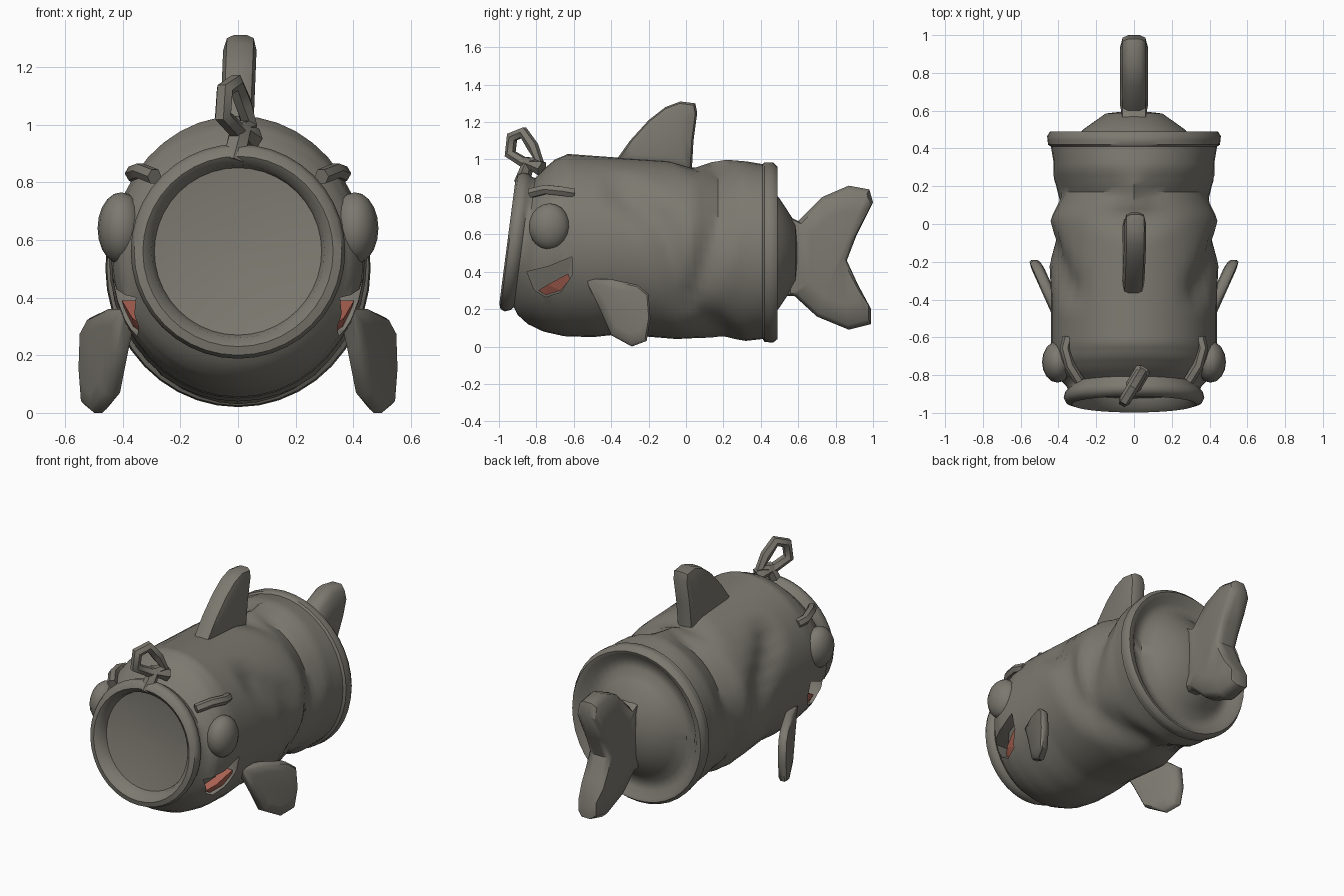
import bpy, bmesh, math
from mathutils import Vector

default_cube = bpy.data.objects.get("Cube")
if default_cube:
    bpy.data.objects.remove(default_cube, do_unlink=True)


def make_material(name, color):
    mat = bpy.data.materials.new(name)
    mat.use_nodes = True
    mat.diffuse_color = (*color, 1)
    mat.node_tree.nodes["Principled BSDF"].inputs["Base Color"].default_value = (*color, 1)
    return mat


METAL = make_material("dull grey metal", (0.2, 0.19, 0.16))
RED = make_material("tongue red", (0.4, 0.12, 0.085))


def activate(obj):
    bpy.ops.object.select_all(action="DESELECT")
    obj.select_set(True)
    bpy.context.view_layer.objects.active = obj


def smooth(obj):
    activate(obj)
    bpy.ops.object.shade_smooth_by_angle(angle=math.radians(45))


def loft(name, rings, material=METAL):
    """Skin a list of equal point rings and cap both ends."""
    bm = bmesh.new()
    loops = [[bm.verts.new(p) for p in ring] for ring in rings]
    for a, b in zip(loops, loops[1:]):
        for i in range(len(a)):
            j = (i + 1) % len(a)
            bm.faces.new((a[i], a[j], b[j], b[i]))
    caps = [bm.faces.new(loops[0]), bm.faces.new(loops[-1])]
    bmesh.ops.triangulate(bm, faces=caps)
    bmesh.ops.recalc_face_normals(bm, faces=bm.faces)
    mesh = bpy.data.meshes.new(name)
    bm.to_mesh(mesh)
    bm.free()
    mesh.materials.append(material)
    obj = bpy.data.objects.new(name, mesh)
    bpy.context.collection.objects.link(obj)
    return obj


def fin(name, outline, thick, place):
    """Puffed slab from a (y, z) outline; place maps (offset, y, z) to space."""
    cy = sum(p[0] for p in outline) / len(outline)
    cz = sum(p[1] for p in outline) / len(outline)
    rings = []
    for scale, offset in ((0.65, 1), (0.93, 0.8), (1, 0.4), (1, -0.4), (0.93, -0.8), (0.65, -1)):
        rings.append([place(offset * thick, cy + (y - cy) * scale, cz + (z - cz) * scale)
                      for y, z in outline])
    obj = loft(name, rings)
    smooth(obj)
    return obj


def tube(name, points, radius, cyclic=False):
    curve = bpy.data.curves.new(name, "CURVE")
    curve.dimensions = "3D"
    curve.bevel_depth = radius
    curve.bevel_resolution = 1
    curve.use_fill_caps = True
    spline = curve.splines.new("POLY")
    spline.points.add(len(points) - 1)
    for point, co in zip(spline.points, points):
        point.co = (*co, 1)
    spline.use_cyclic_u = cyclic
    curve.materials.append(METAL)
    obj = bpy.data.objects.new(name, curve)
    bpy.context.collection.objects.link(obj)
    activate(obj)
    bpy.ops.object.convert(target="MESH")
    smooth(bpy.context.object)


# Body sections: y, half width, top, bottom
front_rim = [(-.86, .02), (-.87, .2), (-.885, .29), (-.93, .3), (-.955, .33),
             (-.945, .36), (-.92, .372), (-.89, .365), (-.875, .35)]
barrel = [(-.85, .36, .9, .17), (-.8, .41, .95, .12), (-.73, .435, 1, .08),
          (-.64, .44, 1.03, .055), (-.5, .44, 1.02, .05), (-.36, .44, 1.01, .065),
          (-.05, .455, .99, .04), (.05, .45, .98, .045), (.2, .43, 1, .05),
          (.32, .425, .99, .03), (.41, .44, .975, .04), (.42, .455, .985, .025),
          (.465, .46, .985, .02), (.49, .445, .96, .04)]
back_lid = [(.485, .41), (.45, .375), (.45, .32), (.5, .27), (.585, .15), (.6, .02)]
sections = ([(y, r, .56 + r, .56 - r) for y, r in front_rim] + barrel
            + [(y, r, .5 + r * 1.08, .5 - r * 1.08) for y, r in back_lid])

# Crumple creases: start (y, angle from top), end, depth
creases = [((-.34, .9), (-.12, 1.3), .05), ((-.12, 1.3), (0, 2.2), .045),
           ((.17, .25), (.17, 1.3), .06), ((.17, 1.3), (.02, 2.2), .055),
           ((.04, 2.2), (.2, 2.9), .035), ((.02, 0), (.17, .6), .03)]
GIRTH = 0.47


def dent(y, angle):
    p = Vector((y, angle * GIRTH))
    total = 0
    for start, end, depth in creases:
        a = Vector((start[0], start[1] * GIRTH))
        b = Vector((end[0], end[1] * GIRTH))
        t = max(0, min(1, (p - a).dot(b - a) / (b - a).length_squared))
        distance = (p - a.lerp(b, t)).length
        total = max(total, depth * (1 - distance / 0.13))
    return total


def body_ring(y, half, top, bottom, sides=40):
    ring = []
    for i in range(sides):
        angle = math.tau * i / sides
        shrink = 0
        if -.6 < y < .4:
            shrink = dent(y, min(angle, math.tau - angle)) / GIRTH
        mid, tall = (top + bottom) / 2, (top - bottom) / 2
        z = mid + tall * math.cos(angle) * (1 - shrink)
        # The front opening leans back at the top
        lean = 0.13 * max(0, min(1, (-.6 - y) / .25))
        ring.append((half * math.sin(angle) * (1 - shrink), y + (z - .56) * lean, z))
    return ring


rings = []
for a, b in zip(sections, sections[1:]):
    steps = max(1, math.ceil((b[0] - a[0]) / .035)) if a in barrel else 1
    for k in range(steps):
        rings.append(body_ring(*[u + (v - u) * k / steps for u, v in zip(a, b)]))
rings.append(body_ring(*sections[-1]))
body = loft("can_body", rings)


def body_x(y, z):
    """Half width of the barrel surface at a given y and z."""
    for a, b in zip(barrel, barrel[1:]):
        if a[0] <= y <= b[0]:
            t = (y - a[0]) / (b[0] - a[0])
            half, top, bottom = [u + (v - u) * t for u, v in zip(a[1:], b[1:])]
            rise = (z - (top + bottom) / 2) / ((top - bottom) / 2)
            return half * math.sqrt(max(0, 1 - rise * rise))
    return barrel[0][1]


def side_plug(name, outline, inner, outer, side, material):
    return loft(name, [[(side * (body_x(y, z) + d), y, z) for y, z in outline]
                       for d in (inner, outer)], material)


mouth = [(-.85, .4), (-.73, .43), (-.61, .48), (-.61, .38), (-.67, .29), (-.75, .265), (-.81, .3)]
tongue = [(-.79, .3), (-.74, .33), (-.63, .39), (-.62, .36), (-.67, .3), (-.75, .275)]
pectoral = [(-.54, .36), (-.47, .22), (-.4, .06), (-.29, 0), (-.21, .03),
            (-.19, .15), (-.2, .28), (-.26, .33), (-.4, .36)]

for side, label in ((1, "left"), (-1, "right")):
    # Carved cheek mouth with a tongue inside
    cutter = side_plug("mouth_cutter", mouth, -.065, .1, side, METAL)
    cutter.hide_render = True
    cut = body.modifiers.new("mouth", "BOOLEAN")
    cut.operation = "DIFFERENCE"
    cut.solver = "EXACT"
    cut.object = cutter
    activate(body)
    bpy.ops.object.modifier_apply(modifier=cut.name)
    bpy.data.objects.remove(cutter, do_unlink=True)
    side_plug(label + "_tongue", tongue, -.09, -.015, side, RED)

    # Bulging eye and brow
    bpy.ops.mesh.primitive_uv_sphere_add(segments=16, ring_count=10, location=(side * .405, -.73, .64))
    eye = bpy.context.object
    eye.name = label + "_eye"
    eye.scale = (.082, .11, .125)
    eye.data.materials.append(METAL)
    smooth(eye)
    tube(label + "_brow", [(side * x, y, z) for x, y, z in
                           ((.29, -.83, .82), (.34, -.75, .84), (.365, -.66, .83), (.35, -.6, .82))], .028)

    # Splayed side fin
    fin(label + "_side_fin", pectoral, .035,
        lambda w, y, z: (side * (.39 + .45 * (y + .5) + w), y, z))

smooth(body)

# Back and tail fins
fin("back_fin", [(-.4, .96), (-.3, 1.1), (-.2, 1.21), (-.11, 1.28), (-.03, 1.31), (.05, 1.3),
                 (.06, 1.25), (.04, 1.1), (.03, .92)], .058,
    lambda w, y, z: (w + .04 * (z - 1.1), y, z))
fin("tail_fin", [(.54, .7), (.6, .67), (.73, .8), (.87, .86), (.98, .84), (1, .77), (.91, .59),
                 (.86, .46), (.92, .33), (.99, .2), (.99, .12), (.87, .09), (.7, .16),
                 (.58, .27), (.54, .27)], .075, lambda w, y, z: (w, y, z))

# Twisted pull tab on the top of the rim


def tab_points(path):
    return [(-.055 + .6 * (y + .945), y, z) for y, z in path]


tube("pull_tab", tab_points([(-.94, 1.03), (-.93, 1.12), (-.87, 1.145), (-.82, 1.07),
                             (-.79, 1.0), (-.86, .98)]), .032, True)
tube("pull_tab_foot", tab_points([(-.77, .95), (-.84, .98), (-.88, .87)]), .042)
